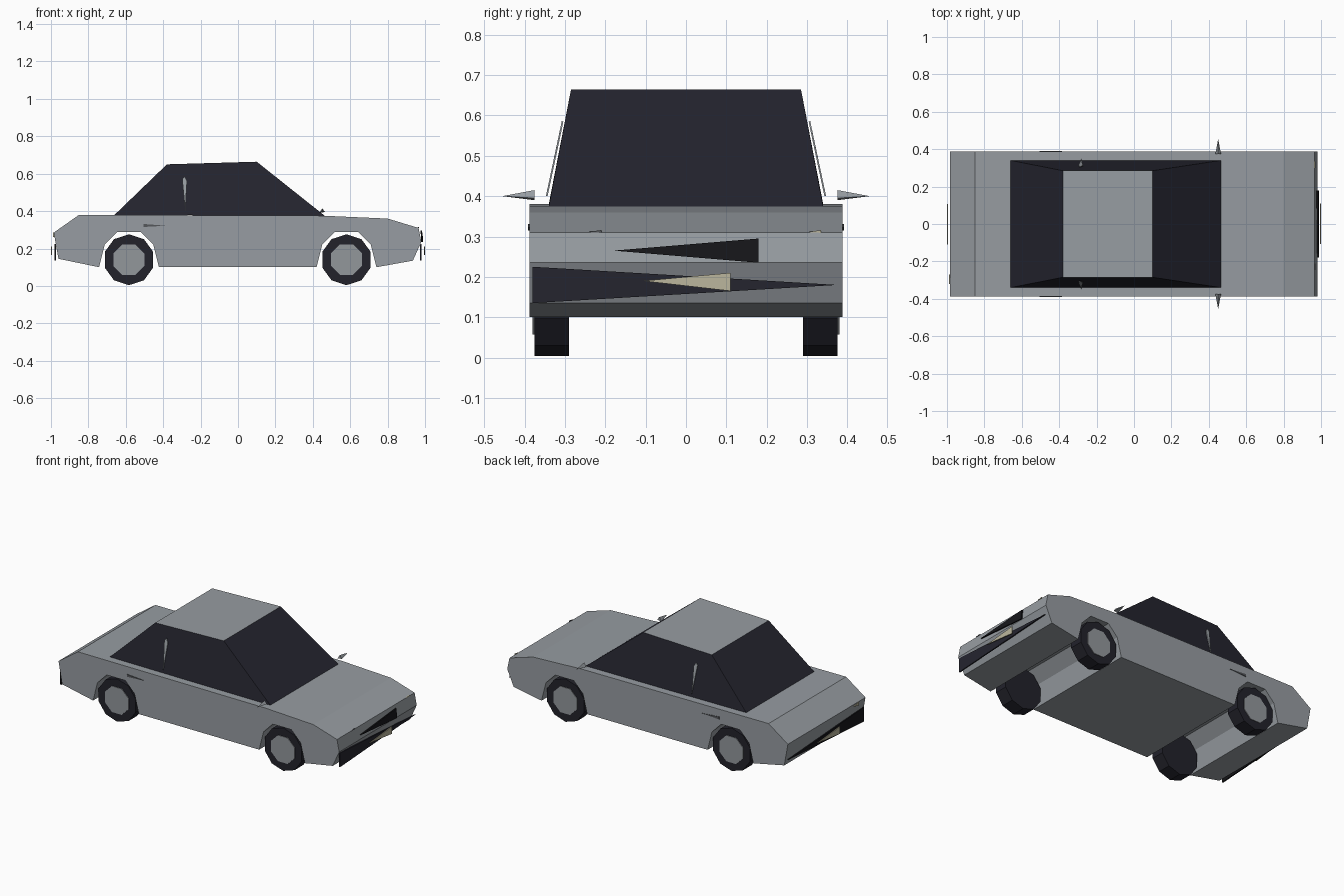
import bpy, bmesh, math
from mathutils import Vector

if "Cube" in bpy.data.objects:
    bpy.data.objects.remove(bpy.data.objects["Cube"])


def material(name, r, g, b):
    m = bpy.data.materials.new(name)
    m.diffuse_color = (r, g, b, 1)
    m.use_nodes = True
    m.node_tree.nodes["Principled BSDF"].inputs["Base Color"].default_value = m.diffuse_color
    return m


PAINT = material("grey paint", 0.31, 0.335, 0.36)
HUB = material("hub grey", 0.29, 0.31, 0.33)
GLASS = material("dark glass", 0.018, 0.018, 0.028)
RUBBER = material("dark rubber", 0.016, 0.016, 0.024)
BLACK = material("grille black", 0.008, 0.008, 0.010)
TRIM = material("dark grey trim", 0.09, 0.095, 0.105)
CREAM = material("cream plate", 0.50, 0.47, 0.34)


def finish(name, bm, *mats):
    bmesh.ops.recalc_face_normals(bm, faces=bm.faces)
    me = bpy.data.meshes.new(name)
    bm.to_mesh(me)
    bm.free()
    for m in mats:
        me.materials.append(m)
    ob = bpy.data.objects.new(name, me)
    bpy.context.collection.objects.link(ob)
    return ob


def prism(name, pts, depth, *mats):
    """Extrude a flat outline of 3D points along the depth vector."""
    bm = bmesh.new()
    face = bm.faces.new([bm.verts.new(p) for p in pts])
    res = bmesh.ops.extrude_face_region(bm, geom=[face], use_keep_orig=True)
    moved = [v for v in res["geom"] if isinstance(v, bmesh.types.BMVert)]
    bmesh.ops.translate(bm, verts=moved, vec=Vector(depth))
    return finish(name, bm, *mats)


def wheel_part(name, x, y0, y1, radius, sides, turn, mat):
    ring = [(x + radius * math.cos(turn + i * math.tau / sides), y0,
             0.14 + radius * math.sin(turn + i * math.tau / sides)) for i in range(sides)]
    return prism(name, ring, (0, y1 - y0, 0), mat)


# Body: side profile with angular wheel arches, extruded across the width
WHEELS = {"rear": -0.583, "front": 0.58}
ARCH = [(-0.16, 0.10), (-0.13, 0.22), (-0.065, 0.287),
        (0.065, 0.287), (0.13, 0.22), (0.16, 0.10)]
profile = [(-0.985, 0.285), (-0.96, 0.145)]
profile += [(WHEELS["rear"] + x, z) for x, z in ARCH]
profile += [(WHEELS["front"] + x, z) for x, z in ARCH]
profile += [(0.935, 0.135), (0.98, 0.235), (0.965, 0.31), (0.80, 0.36),
            (0.46, 0.375), (-0.85, 0.38)]
prism("body", [(x, -0.388, z) for x, z in profile], (0, 0.776, 0), PAINT)

# Cabin: tapered glass block whose upward face is the painted roof
bm = bmesh.new()
outline = [(-0.66, 0.38, 0.34), (-0.38, 0.65, 0.285), (0.10, 0.664, 0.285), (0.465, 0.374, 0.34)]
left, right = [[bm.verts.new((x, s * w, z)) for x, z, w in outline] for s in (-1, 1)]
bm.faces.new(left)
bm.faces.new(right)
for i in range(4):
    j = (i + 1) % 4
    bm.faces.new((left[i], left[j], right[j], right[i]))
for f in bm.faces:
    if min(v.co.z for v in f.verts) > 0.6:
        f.material_index = 1
finish("cabin", bm, GLASS, PAINT)

for s, side in ((-1, "right"), (1, "left")):
    # Wheels: ten-sided tyre with an eight-sided hub
    for end, x in WHEELS.items():
        wheel_part(f"{end}_{side}_tyre", x, s * 0.29, s * 0.376, 0.136, 10, math.pi / 2, RUBBER)
        wheel_part(f"{end}_{side}_hub", x, s * 0.36, s * 0.380, 0.089, 8, math.pi / 8, HUB)
    # Door pillar sliver lying on the side window
    prism(f"{side}_pillar", [(-0.298, s * 0.307, 0.57), (-0.285, s * 0.304, 0.585),
                             (-0.273, s * 0.309, 0.56), (-0.282, s * 0.343, 0.40)],
          (0, s * 0.004, 0.001), PAINT)
    # Door handle
    prism(f"{side}_door_handle", [(-0.505, s * 0.386, 0.331), (-0.505, s * 0.386, 0.315),
                                  (-0.385, s * 0.386, 0.322)], (0, s * 0.005, 0), TRIM)
    # Wing mirror: a spike pointing outwards
    bm = bmesh.new()
    base = [bm.verts.new(p) for p in ((0.435, s * 0.375, 0.39), (0.465, s * 0.375, 0.395),
                                      (0.45, s * 0.375, 0.415))]
    tip = bm.verts.new((0.45, s * 0.455, 0.40))
    bm.faces.new(base)
    for i in range(3):
        bm.faces.new((base[i], base[(i + 1) % 3], tip))
    finish(f"{side}_mirror", bm, PAINT)

# Bumper strips and number plates, wedge shaped, at both ends
for s, end in ((1, "front"), (-1, "rear")):
    prism(f"{end}_bumper", [(s * 0.972, -0.38, 0.225), (s * 0.972, -0.38, 0.135),
                            (s * 0.972, 0.375, 0.18)], (s * 0.008, 0, 0), BLACK if s < 0 else GLASS)
    prism(f"{end}_plate", [(s * 0.994, -s * 0.108, 0.19), (s * 0.994, s * 0.11, 0.21),
                           (s * 0.994, s * 0.11, 0.165)], (s * 0.006, 0, 0), CREAM)

# Grille wedge on the nose
prism("grille", [(0.980, -0.18, 0.265), (0.976, 0.18, 0.295), (0.980, 0.18, 0.235)],
      (0.008, 0, 0), BLACK)

# Small lamp slivers on the nose edge and tail
prism("front_right_lamp", [(0.962, -0.245, 0.311), (0.962, -0.21, 0.316), (0.962, -0.21, 0.309)],
      (0.006, 0, 0), TRIM)
prism("front_left_lamp", [(0.962, 0.30, 0.311), (0.962, 0.335, 0.316), (0.962, 0.335, 0.309)],
      (0.006, 0, 0), CREAM)
prism("rear_right_lamp", [(-0.982, -0.27, 0.272), (-0.982, -0.32, 0.285), (-0.982, -0.32, 0.262)],
      (-0.006, 0, 0), CREAM)
